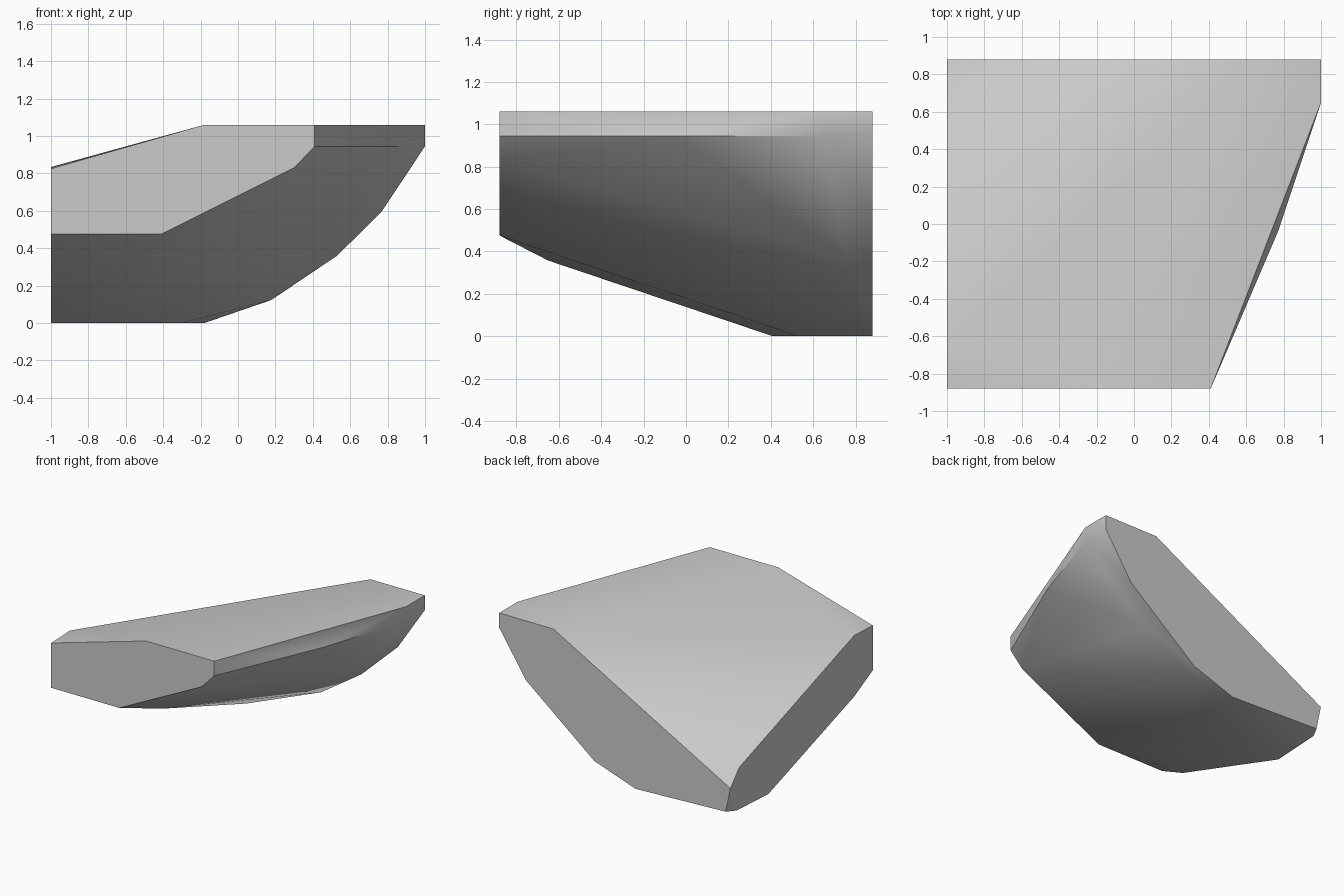
import bpy, bmesh, math

default = bpy.data.objects.get("Cube")
if default:
    bpy.data.objects.remove(default, do_unlink=True)

FRONT, BACK, SIDE = -0.88, 0.88, -1.0
TOP, RIM = 1.06, 0.945

# Flat front cut (x, z)
corners = [(x, FRONT, z) for x, z in [
    (SIDE, 0.475), (-0.41, 0.475), (0.30, 0.83), (0.41, RIM),
    (0.41, TOP), (-0.18, TOP), (SIDE, 0.825)]]

# Flat back cut (x, z)
corners += [(x, BACK, z) for x, z in [
    (1, TOP), (1, RIM), (0.766, 0.593), (0.178, 0.123),
    (-0.18, 0), (-0.96, 0.03), (SIDE, 0.223), (0.53, TOP)]]

# Flat side cut (y, z)
corners += [(SIDE, y, z) for y, z in [
    (-0.65, 0.834), (0.77, 0.346), (0.80, 0.02), (0.41, 0), (-0.65, 0.357)]]

# Upright band along the outer edge
corners += [(1, 0.65, TOP), (1, 0.65, RIM), (0.77, -0.04, RIM)]

# Rounded underside
corners += [(0.53, 0.77, 0.36), (0.55, 0.65, 0.43), (0.18, 0.77, 0.125),
            (-0.30, 0.53, 0), (-0.32, -0.45, 0.33)]

# Wrap the corners into one solid chunk
bm = bmesh.new()
for co in corners:
    bm.verts.new(co)
hull = bmesh.ops.convex_hull(bm, input=bm.verts)
loose = [v for v in bm.verts if not v.link_faces]
bmesh.ops.delete(bm, geom=loose, context='VERTS')
bmesh.ops.dissolve_limit(bm, angle_limit=math.radians(1),
                         verts=bm.verts, edges=bm.edges)
bmesh.ops.recalc_face_normals(bm, faces=bm.faces)
mesh = bpy.data.meshes.new("rock_chunk")
bm.to_mesh(mesh)
bm.free()

rock = bpy.data.objects.new("rock_chunk", mesh)
bpy.context.collection.objects.link(rock)

# Plain grey stone
stone = bpy.data.materials.new("grey_stone")
stone.use_nodes = True
colour = (0.6, 0.6, 0.6, 1)
stone.diffuse_color = colour
stone.node_tree.nodes["Principled BSDF"].inputs["Base Color"].default_value = colour
mesh.materials.append(stone)

# Soft creases, crisp cuts
bpy.ops.object.select_all(action='DESELECT')
rock.select_set(True)
bpy.context.view_layer.objects.active = rock
bpy.ops.object.shade_smooth_by_angle(angle=math.radians(35))
